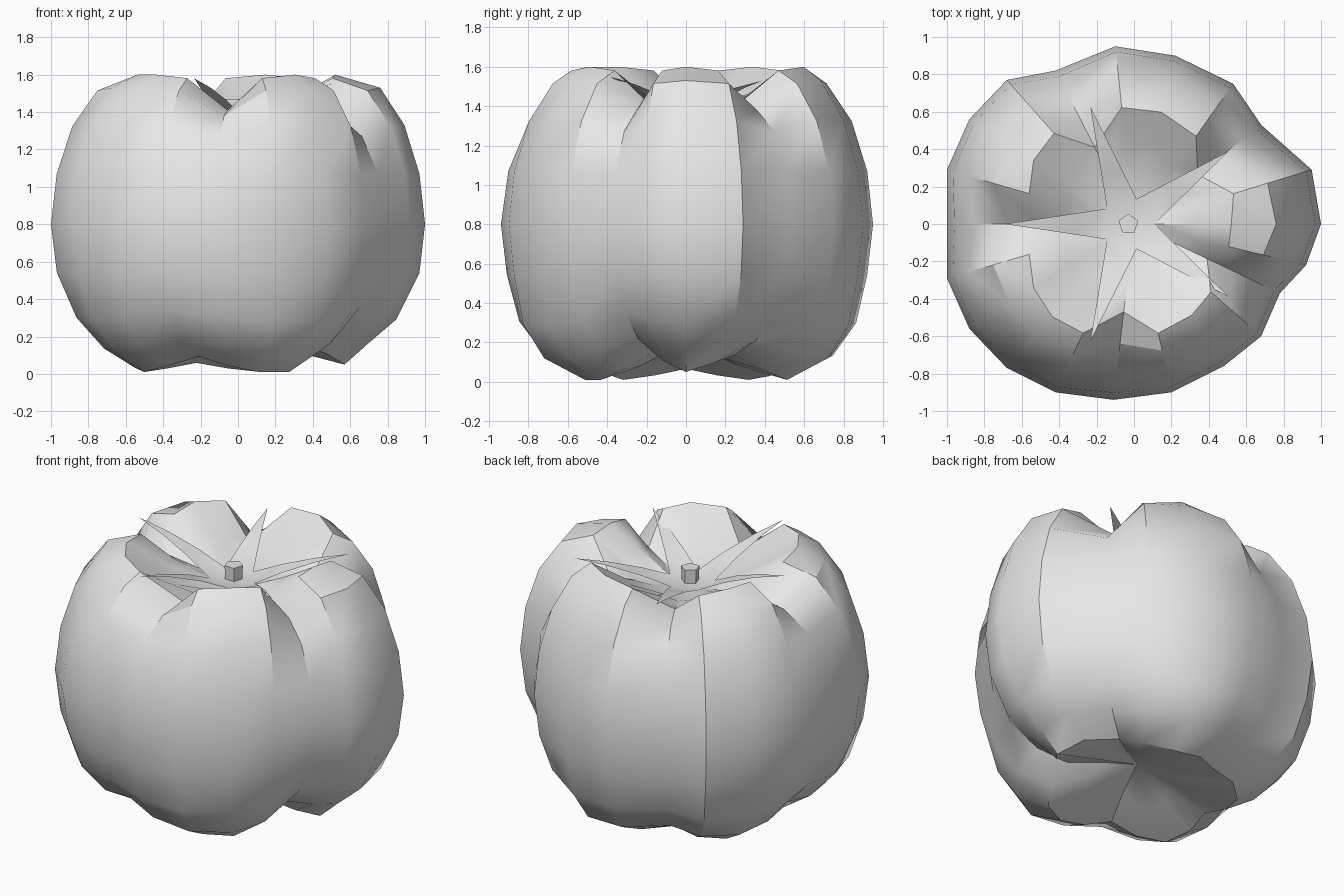
import bpy, bmesh, math
from mathutils import Vector

if "Cube" in bpy.data.objects:
    bpy.data.objects.remove(bpy.data.objects["Cube"])

grey = bpy.data.materials.new("plain grey")
grey.use_nodes = True
grey.diffuse_color = (0.8, 0.8, 0.8, 1)
grey.node_tree.nodes["Principled BSDF"].inputs["Base Color"].default_value = (0.8, 0.8, 0.8, 1)


def finish(bm, name, angle):
    bmesh.ops.recalc_face_normals(bm, faces=bm.faces)
    mesh = bpy.data.meshes.new(name)
    bm.to_mesh(mesh)
    bm.free()
    mesh.materials.append(grey)
    obj = bpy.data.objects.new(name, mesh)
    bpy.context.collection.objects.link(obj)
    bpy.ops.object.select_all(action="DESELECT")
    obj.select_set(True)
    bpy.context.view_layer.objects.active = obj
    bpy.ops.object.shade_smooth_by_angle(angle=math.radians(angle))
    return obj


# Widest outline of the fruit, counter-clockwise from the left side
outline = [(1, 0), (.95, .29), (.68, .53), (.53, .75), (.22, .9), (-.1, .95),
           (-.42, .82), (-.68, .77), (-.88, .56), (-1, .29), (-1, 0), (-1, -.29),
           (-.88, -.56), (-.68, -.77), (-.42, -.9), (-.11, -.94), (.2, -.9),
           (.48, -.76), (.68, -.6), (.78, -.37), (.92, -.22)]
n = len(outline)

# Valley columns with their depth, above and below the widest ring
top_valleys = {2: 1, 6: 1, 10: 1, 15: 1, 19: 1}
base_valleys = {2: .9, 6: .35, 10: .4, 14: .6, 19: 1}

# Half profiles (radius factor, height) along a lobe crest and along a valley
crest = [(.3, .08), (.57, .01), (.76, .12), (.89, .29), (.97, .54), (1, .8), (.97, 1.07),
         (.89, 1.33), (.76, 1.53), (.61, 1.6), (.42, 1.49), (.22, 1.39)]
valley = [(.22, .18), (.45, .15), (.66, .22), (.84, .36), (.96, .55), (1, .8), (.96, 1.07),
          (.85, 1.27), (.68, 1.38), (.5, 1.41), (.33, 1.39), (.18, 1.37)]

# How much further out the front and back lobes sit than the left one, by ring
spread = [0, 0, .12, .08, 0, 0, 0, 0, 0, .16, .16, .16]


def blend(i, valleys, side):
    """How far column i has sunk from the crest into the nearest valley."""
    best = 0
    for k, depth in valleys.items():
        gap = min((i - k) % n, (k - i) % n)
        best = max(best, depth * (1, side, 0)[min(gap, 2)])
    return best


# Fruit body: rings blended between crest and valley
bm = bmesh.new()
rings = []
for row, (c, v) in enumerate(zip(crest, valley)):
    valleys = base_valleys if row < 5 else top_valleys
    side = .4 if row < 5 else .42 if row > 9 else .1
    ring = []
    for i, (x, y) in enumerate(outline):
        mix = blend(i, valleys, side)
        radius = c[0] + spread[row] * (abs(y) - .56)
        f = radius + (v[0] - radius) * mix
        # the left lobe hangs a little higher than the others
        hang = .04 if row < 3 and x > .9 else 0
        ring.append(bm.verts.new((x * f, y * f, c[1] + (v[1] - c[1]) * mix + hang)))
    rings.append(ring)
for low, high in zip(rings, rings[1:]):
    for i in range(n):
        j = (i + 1) % n
        bm.faces.new((low[i], low[j], high[j], high[i]))
for ring, z in ((rings[0], .2), (rings[-1], 1.36)):
    tip = bm.verts.new((-.02, 0, z))
    for i in range(n):
        bm.faces.new((ring[i], ring[(i + 1) % n], tip))
finish(bm, "fruit_body", 32)

# Leafy star: five arched, pointed leaves joined at the centre
bm = bmesh.new()
middle = Vector((-.03, 0, 1.385))
tip_heights = (1.53, 1.53, 1.59, 1.58, 1.55)
centre = bm.verts.new(middle)


def polar(angle, radius):
    return Vector((math.cos(angle), math.sin(angle), 0)) * radius


notches = [bm.verts.new(middle + polar(math.radians(72 * k), .14)) for k in range(5)]
for k in range(5):
    a, b = notches[k], notches[(k + 1) % 5]
    tip = middle + polar(math.radians(72 * k + 36), .66)
    rise = tip_heights[k] - middle.z
    bm.faces.new((centre, a, b))
    left, right = a, b
    for t in (.3, .65):
        lift = Vector((0, 0, rise * (t + .1)))
        pair = [bm.verts.new(s.co.lerp(Vector((tip.x, tip.y, middle.z)), t) + lift)
                for s in (a, b)]
        bm.faces.new((left, pair[0], pair[1], right))
        left, right = pair
    bm.faces.new((left, bm.verts.new((tip.x, tip.y, tip_heights[k])), right))
finish(bm, "leaf_star", 40)

# Short five-sided stem
bm = bmesh.new()
bmesh.ops.create_cone(bm, cap_ends=True, segments=5, radius1=.05, radius2=.055, depth=.1)
bmesh.ops.translate(bm, verts=bm.verts, vec=(-.03, 0, 1.42))
finish(bm, "stem", 30)
